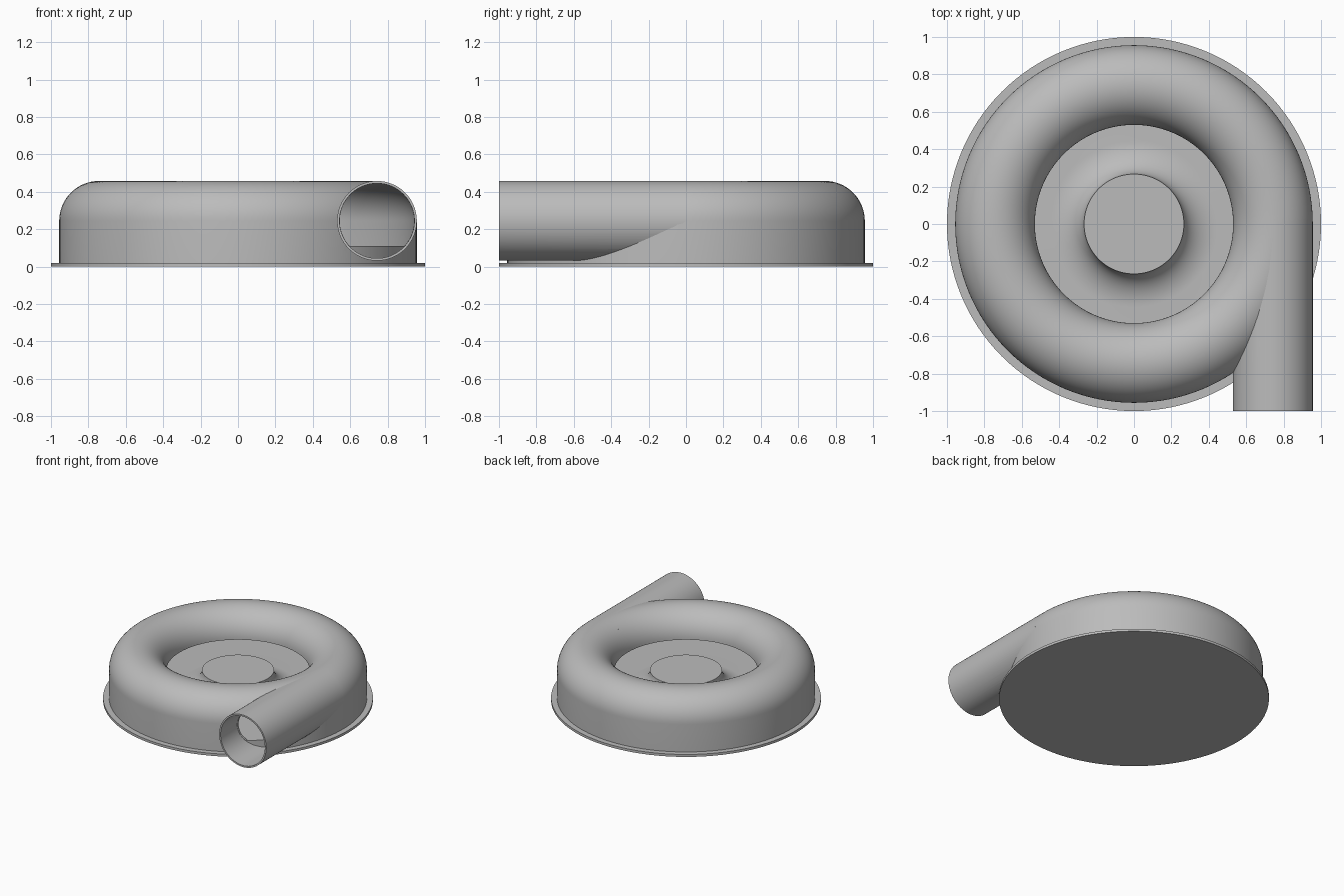
import bpy, bmesh, math
from mathutils import Matrix

cube = bpy.data.objects.get("Cube")
if cube:
    bpy.data.objects.remove(cube, do_unlink=True)

RING, TUBE, BORE, MID = 0.743, 0.213, 0.2, 0.245   # scroll radius, tube radii, axis height
FLOOR, PLATE = 0.11, 0.02

grey = bpy.data.materials.new("cast grey")
grey.use_nodes = True
grey.diffuse_color = (0.5, 0.5, 0.5, 1)
grey.node_tree.nodes["Principled BSDF"].inputs["Base Color"].default_value = (0.5, 0.5, 0.5, 1)


def finish(name, bm):
    bmesh.ops.remove_doubles(bm, verts=bm.verts, dist=1e-5)
    bmesh.ops.recalc_face_normals(bm, faces=bm.faces)
    mesh = bpy.data.meshes.new(name)
    bm.to_mesh(mesh)
    bm.free()
    mesh.materials.append(grey)
    obj = bpy.data.objects.new(name, mesh)
    bpy.context.collection.objects.link(obj)
    return obj


def revolve(name, profile, steps=128):
    """Spin a (radius, height) profile around the z axis."""
    bm = bmesh.new()
    verts = [bm.verts.new((r, 0, z)) for r, z in profile]
    edges = [bm.edges.new(pair) for pair in zip(verts, verts[1:])]
    bmesh.ops.spin(bm, geom=verts + edges, cent=(0, 0, 0), axis=(0, 0, 1),
                   angle=math.tau, steps=steps, use_merge=True)
    return finish(name, bm)


def bar(name, radius, y0, y1, lowest=0.0):
    """Round bar along y, optionally flattened below a height."""
    bm = bmesh.new()
    bmesh.ops.create_cone(bm, cap_ends=True, segments=96, radius1=radius, radius2=radius,
                          depth=y1 - y0, matrix=Matrix.Translation((RING, (y0 + y1) / 2, MID))
                          @ Matrix.Rotation(math.pi / 2, 4, 'X'))
    if lowest:
        cut = bmesh.ops.bisect_plane(bm, geom=bm.verts[:] + bm.edges[:] + bm.faces[:],
                                     plane_co=(0, 0, lowest), plane_no=(0, 0, -1), clear_outer=True)
        rim = [e for e in cut["geom_cut"] if isinstance(e, bmesh.types.BMEdge)]
        bmesh.ops.edgeloop_fill(bm, edges=rim)
    return finish(name, bm)


def arch(radius, n=32):
    """Half circle over the scroll, from the outer side to the inner side."""
    return [(RING + radius * math.cos(math.pi * i / n), MID + radius * math.sin(math.pi * i / n))
            for i in range(n + 1)]


def subtract(obj, cutter):
    mod = obj.modifiers.new("cut", 'BOOLEAN')
    mod.operation, mod.solver, mod.object = 'DIFFERENCE', 'EXACT', cutter
    bpy.context.view_layer.objects.active = obj
    bpy.ops.object.modifier_apply(modifier=mod.name)
    bpy.data.objects.remove(cutter, do_unlink=True)


# Base flange
flange = revolve("base_flange", [(0, 0), (1, 0), (1, PLATE), (0, PLATE)])

# Scroll housing with thin shell, raised floor and flared hub in one profile
HUB, FLARE = 0.267, 0.18
flare = [(HUB + FLARE * (1 - math.sin(a)), MID - (MID - FLOOR) * math.cos(a))
         for a in (math.pi / 2 * i / 16 for i in range(17))]
housing = revolve("scroll_housing",
                  [(0, PLATE), (RING + TUBE, PLATE)] + arch(TUBE) + arch(BORE)[::-1]
                  + [(RING + BORE, FLOOR)] + flare + [(0, MID)])
subtract(housing, bar("outlet_opening", BORE - 0.001, -1.1, -0.02, FLOOR + 0.001))

# Outlet pipe, hollow and trimmed away inside the scroll
pipe = bar("outlet_pipe", TUBE, -1, 0)
subtract(pipe, bar("pipe_bore", BORE, -1.1, 0.1))
subtract(pipe, revolve("scroll_space", [(0, FLOOR - 0.05), (RING + 0.206, FLOOR - 0.05)]
                       + arch(0.206) + [(0, MID)]))

# Smooth shading with crisp edges
for obj in (flange, housing, pipe):
    bpy.ops.object.select_all(action='DESELECT')
    obj.select_set(True)
    bpy.context.view_layer.objects.active = obj
    bpy.ops.object.shade_smooth_by_angle(angle=math.radians(25))
